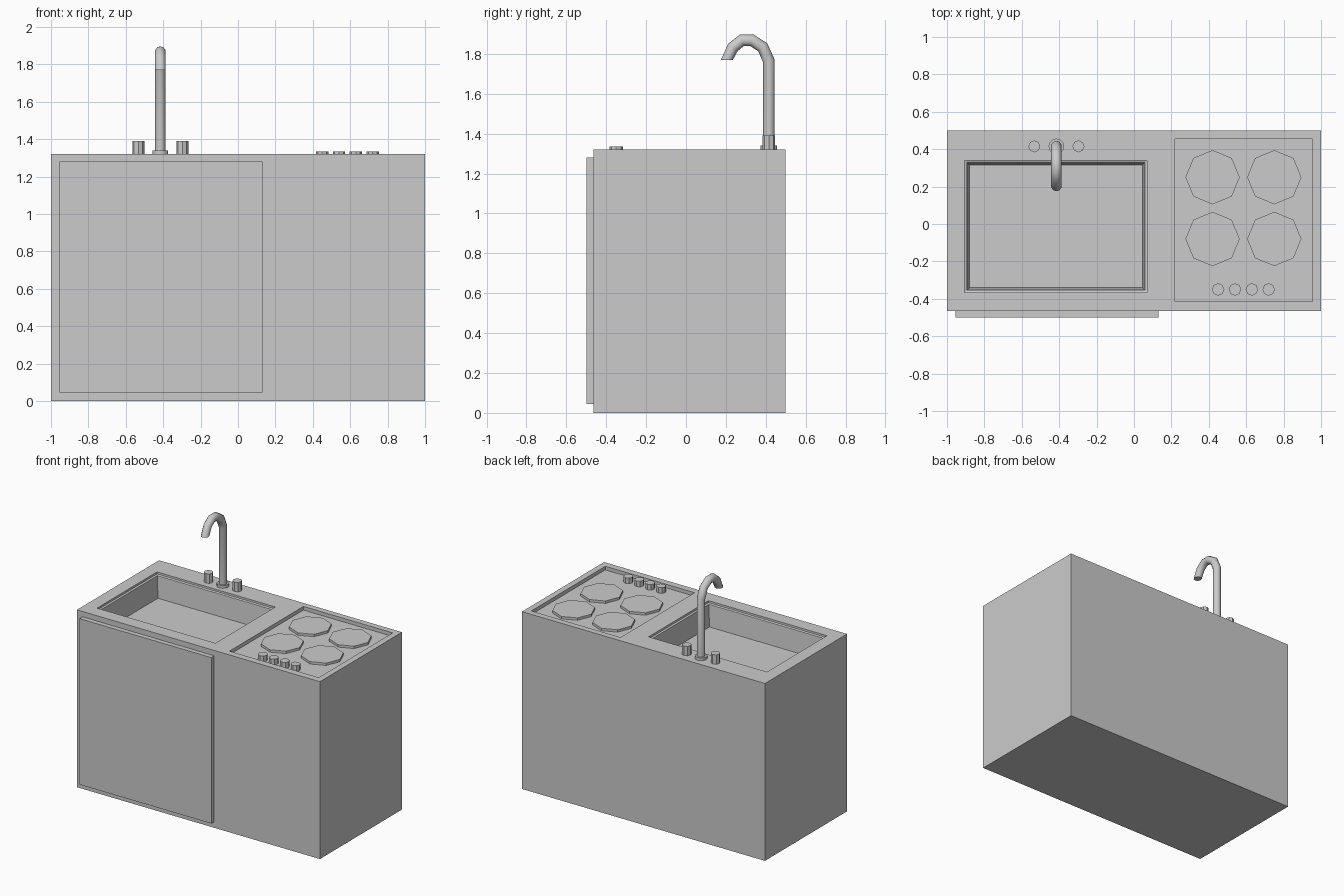
import bpy, bmesh
from math import pi, cos, sin
from mathutils import Vector

if "Cube" in bpy.data.objects:
    bpy.data.objects.remove(bpy.data.objects["Cube"])

TOP = 1.32      # counter height
HOB = 1.293     # recessed hob surface


def finish(name, bm):
    bmesh.ops.recalc_face_normals(bm, faces=bm.faces)
    me = bpy.data.meshes.new(name)
    bm.to_mesh(me)
    bm.free()
    ob = bpy.data.objects.new(name, me)
    bpy.context.collection.objects.link(ob)
    return ob


def loft(name, rings):
    """Skin a capped solid through equal-sized rings of points."""
    bm = bmesh.new()
    vs = [[bm.verts.new(p) for p in r] for r in rings]
    n = len(vs[0])
    for a, b in zip(vs, vs[1:]):
        for i in range(n):
            j = (i + 1) % n
            bm.faces.new((a[i], a[j], b[j], b[i]))
    bm.faces.new(vs[0])
    bm.faces.new(vs[-1])
    return finish(name, bm)


def rect(x0, x1, y0, y1, z, inset=0):
    x0, x1, y0, y1 = x0 + inset, x1 - inset, y0 + inset, y1 - inset
    return [(x0, y0, z), (x1, y0, z), (x1, y1, z), (x0, y1, z)]


def box(name, x0, x1, y0, y1, z0, z1):
    return loft(name, [rect(x0, x1, y0, y1, z) for z in (z0, z1)])


def prism(name, x, y, r, z0, z1, sides=8):
    ang = [2 * pi * i / sides for i in range(sides)]
    return loft(name, [[(x + r * cos(a), y + r * sin(a), z) for a in ang]
                       for z in (z0, z1)])


def smooth(ob, angle):
    bpy.ops.object.select_all(action='DESELECT')
    bpy.context.view_layer.objects.active = ob
    ob.select_set(True)
    bpy.ops.object.shade_smooth_by_angle(angle=angle)


# Cabinet with the sink basin and hob recess cut out of its top
cabinet = box("cabinet", -1, 1, -0.465, 0.5, 0, TOP)
sink = (-0.905, 0.07, -0.365, 0.34)
basin = loft("basin_cutter", [rect(*sink, TOP + 0.1), rect(*sink, TOP - 0.015),
                              rect(*sink, TOP - 0.02, 0.012),
                              rect(*sink, TOP - 0.18, 0.025)])
recess = box("hob_cutter", 0.22, 0.955, -0.415, 0.455, HOB, TOP + 0.1)
bpy.context.view_layer.objects.active = cabinet
for cutter in (basin, recess):
    cutter.hide_render = True
    m = cabinet.modifiers.new("cut", 'BOOLEAN')
    m.operation, m.solver, m.object = 'DIFFERENCE', 'EXACT', cutter
    bpy.ops.object.modifier_apply(modifier=m.name)
    bpy.data.objects.remove(cutter)

# Door under the sink
box("door", -0.955, 0.13, -0.5, -0.465, 0.045, 1.28)

# Burners and control knobs
for i, x in enumerate((0.42, 0.75)):
    for j, y in enumerate((-0.08, 0.25)):
        prism(f"burner_{i}{j}", x, y, 0.145, HOB, HOB + 0.018)
for i in range(4):
    prism(f"hob_knob_{i}", 0.45 + 0.09 * i, -0.35, 0.033, HOB, 1.335)

# Tap handles and base
FX, FY = -0.415, 0.415
for side, dx in (("left", -0.118), ("right", 0.118)):
    prism(f"tap_handle_{side}", FX + dx, FY, 0.032, TOP, 1.39)
prism("tap_base", FX, FY, 0.042, TOP, 1.34, 12)

# Curved tap spout: a tube swept along a (y, z) path
path = [Vector(p) for p in ((FY, TOP), (FY, 1.765), (0.385, 1.833), (0.33, 1.868),
                            (0.28, 1.868), (0.235, 1.832), (0.205, 1.77))]
rings = []
for k, p in enumerate(path):
    if k in (0, len(path) - 1):
        nrm = Vector((1 if k == 0 else -1, 0))   # level end cuts
    else:
        t = ((p - path[k - 1]).normalized() + (path[k + 1] - p).normalized()).normalized()
        nrm = Vector((t.y, -t.x))
    ring = []
    for i in range(10):
        a = 2 * pi * i / 10
        q = p + nrm * 0.03 * cos(a)
        ring.append((FX + 0.029 * sin(a), q.x, q.y))
    rings.append(ring)
smooth(loft("tap_spout", rings), 0.7)
